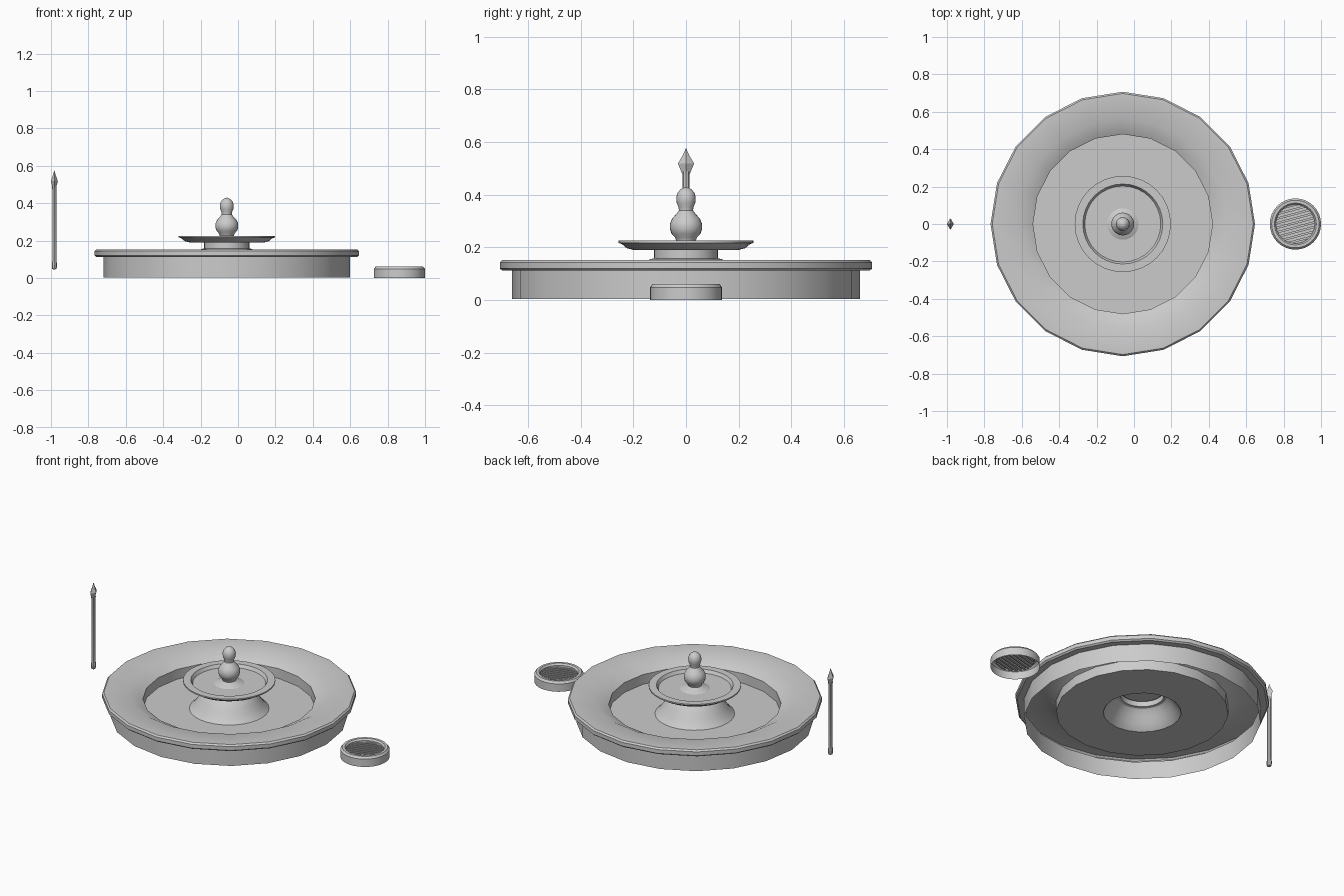
import bpy, bmesh
from math import cos, sin, pi, sqrt, radians

if "Cube" in bpy.data.objects:
    bpy.data.objects.remove(bpy.data.objects["Cube"])


def finish(name, bm, loc, angle=30, normals=True):
    if normals:
        bmesh.ops.recalc_face_normals(bm, faces=bm.faces)
    me = bpy.data.meshes.new(name)
    bm.to_mesh(me)
    bm.free()
    ob = bpy.data.objects.new(name, me)
    ob.location = loc
    bpy.context.collection.objects.link(ob)
    bpy.ops.object.select_all(action='DESELECT')
    ob.select_set(True)
    bpy.context.view_layer.objects.active = ob
    bpy.ops.object.shade_smooth_by_angle(angle=radians(angle))
    return ob


def lathe(name, profile, sides, loc, sx=1.0, angle=30):
    """Revolve (radius, z) points listed from the outside bottom upward; sx squashes in x."""
    bm = bmesh.new()
    rings = []
    for r, z in profile:
        if r == 0:
            rings.append([bm.verts.new((0, 0, z))] * sides)
        else:
            rings.append([bm.verts.new((sx * r * cos(2 * pi * i / sides),
                                        r * sin(2 * pi * i / sides), z))
                          for i in range(sides)])
    for a, b in zip(rings, rings[1:]):
        for i in range(sides):
            j = (i + 1) % sides
            quad = list(dict.fromkeys((a[i], a[j], b[j], b[i])))
            bm.faces.new(quad)
    return finish(name, bm, loc, angle, normals=False)


CENTER = (-0.06, 0, 0)

# basin: hollow shell with overhanging rim, sloped inner lip and floor ring
lathe("basin", [(0.66, 0.003), (0.66, 0.112), (0.698, 0.112), (0.707, 0.12),
                (0.707, 0.143), (0.698, 0.152), (0.56, 0.152), (0.48, 0.11),
                (0.48, 0.05), (0.217, 0.05)], 20, CENTER)

# flared pedestal, open underneath
lathe("pedestal", [(0.222, 0.05), (0.205, 0.065), (0.186, 0.09), (0.165, 0.12),
                   (0.145, 0.148), (0.137, 0.155), (0.121, 0.158), (0.121, 0.19)],
      32, CENTER)

# shallow upper dish
lathe("upper_dish", [(0.115, 0.19), (0.2, 0.19), (0.225, 0.197), (0.243, 0.212),
                     (0.257, 0.217), (0.257, 0.225), (0.214, 0.225), (0.203, 0.206),
                     (0, 0.206)], 32, CENTER)

# turned finial
lathe("finial", [(0.084, 0.206), (0.07, 0.213), (0.05, 0.219), (0.038, 0.226),
                 (0.042, 0.238), (0.055, 0.252), (0.061, 0.27), (0.061, 0.29),
                 (0.052, 0.31), (0.037, 0.326), (0.027, 0.34), (0.028, 0.352),
                 (0.035, 0.368), (0.037, 0.387), (0.033, 0.406), (0.02, 0.421),
                 (0, 0.43)], 24, CENTER)

# spear: shaft with end knob and a flat four-sided head
SPEAR = (-0.982, 0, 0)
lathe("spear_shaft", [(0, 0.045), (0.013, 0.048), (0.016, 0.06), (0.016, 0.08),
                      (0.013, 0.088), (0.013, 0.475), (0.015, 0.49), (0, 0.49)],
      8, SPEAR, 0.85)
lathe("spear_head", [(0, 0.476), (0.014, 0.478), (0.031, 0.518), (0.012, 0.55), (0, 0.577)],
      4, SPEAR, 0.6, 10)

# drain: round collar, open underneath
DRAIN = (0.863, 0, 0)
lathe("drain_collar", [(0.137, 0), (0.137, 0.048), (0.127, 0.06), (0.112, 0.06),
                       (0.104, 0.05), (0.104, 0.03)], 32, DRAIN)

# drain grate: stepped slats clipped to the collar
bm = bmesh.new()
R, N = 0.106, 18
step = 2 * R / N
prev = None
for k in range(N):
    z = 0.042 if k % 2 else 0.033
    cols = []
    for t in range(3):
        y = -R + step * (k + t / 2)
        h = sqrt(max(R * R - y * y, 1e-6))
        cols.append([bm.verts.new((s * h, y, z)) for s in (-1, 1)])
    if prev:
        bm.faces.new((prev[0], prev[1], cols[0][1], cols[0][0]))
    for a, b in zip(cols, cols[1:]):
        bm.faces.new((a[0], a[1], b[1], b[0]))
    prev = cols[-1]
grate = finish("drain_grate", bm, DRAIN, normals=False)
grate.rotation_euler[2] = radians(15)
